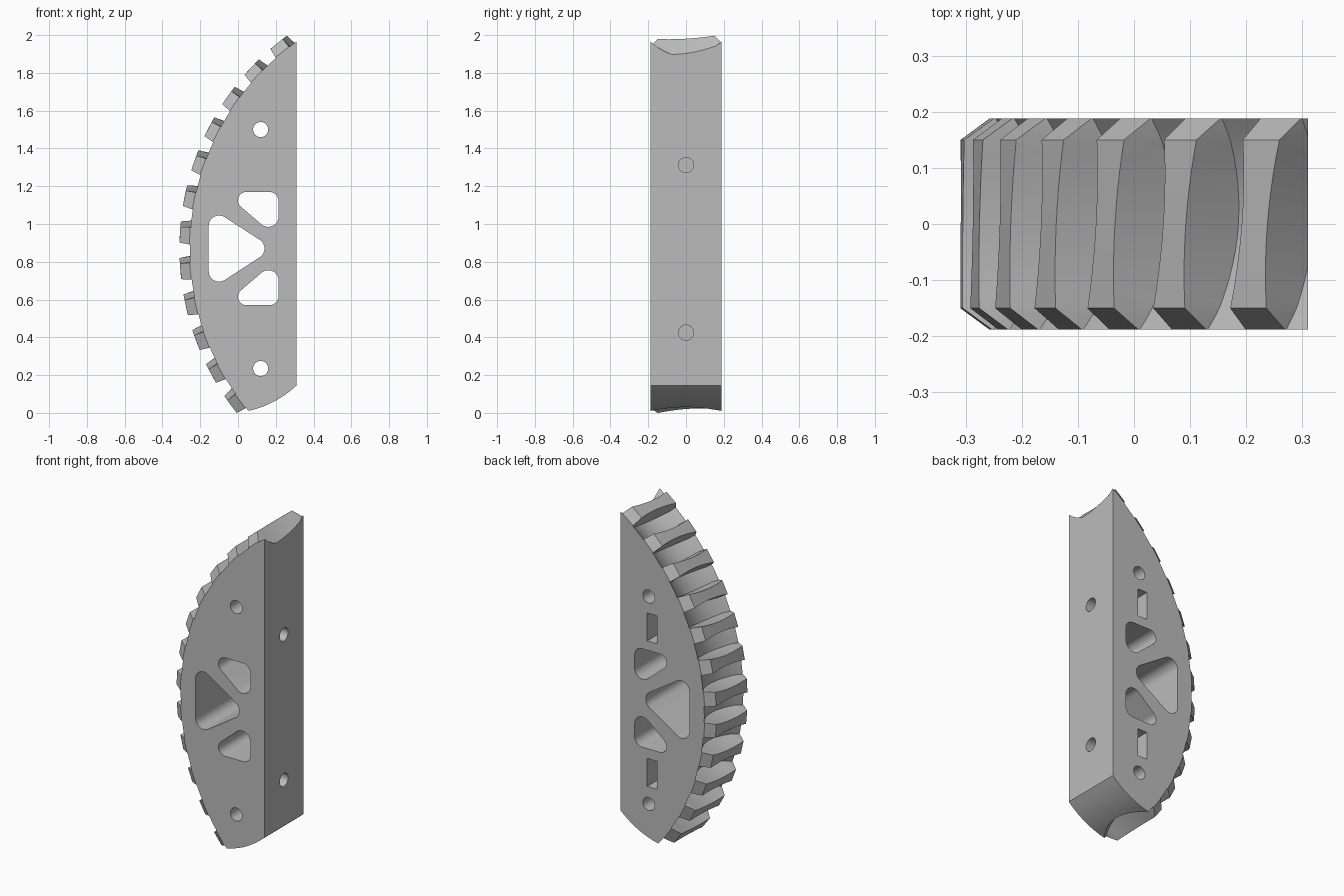
import bpy, bmesh, math
from mathutils import Vector

if "Cube" in bpy.data.objects:
    bpy.data.objects.remove(bpy.data.objects["Cube"])

CX, CZ = 1.09, 0.87        # wheel axis
TIP, HALF = 1.40, 0.188    # tip radius, half thickness

grey = bpy.data.materials.new("plain_grey")
grey.use_nodes = True
grey.diffuse_color = (0.5, 0.5, 0.5, 1)
grey.node_tree.nodes["Principled BSDF"].inputs["Base Color"].default_value = (0.5, 0.5, 0.5, 1)


def polar(r, deg, y):
    a = math.radians(deg)
    return Vector((CX - r * math.cos(a), y, CZ + r * math.sin(a)))


def loft(bm, rings):
    """Join closed rings of points into a capped solid."""
    vs = [[bm.verts.new(p) for p in ring] for ring in rings]
    n = len(vs[0])
    for a, b in zip(vs, vs[1:]):
        for i in range(n):
            j = (i + 1) % n
            bm.faces.new((a[i], a[j], b[j], b[i]))
    bm.faces.new(vs[0][::-1])
    bm.faces.new(vs[-1])


def finish(name, bm):
    bmesh.ops.recalc_face_normals(bm, faces=bm.faces)
    me = bpy.data.meshes.new(name)
    bm.to_mesh(me)
    bm.free()
    me.materials.append(grey)
    ob = bpy.data.objects.new(name, me)
    bpy.context.collection.objects.link(ob)
    return ob


def solid(name, rings):
    bm = bmesh.new()
    loft(bm, rings)
    return finish(name, bm)


def prism(name, outline, y0=-0.4, y1=0.4):
    return solid(name, [[Vector((x, y, z)) for x, z in outline] for y in (y0, y1)])


def circle(x, z, r, n=32):
    return [(x + r * math.cos(math.tau * i / n), z + r * math.sin(math.tau * i / n))
            for i in range(n)]


def rounded(circles):
    """Outline wrapped around a few corner circles."""
    pts = sorted(p for c in circles for p in circle(*c, 40))

    def chain(seq):
        out = []
        for p in seq:
            while len(out) > 1 and ((out[-1][0] - out[-2][0]) * (p[1] - out[-2][1])
                                    - (out[-1][1] - out[-2][1]) * (p[0] - out[-2][0])) <= 1e-7:
                out.pop()
            out.append(p)
        return out[:-1]
    return chain(pts) + chain(pts[::-1])


def boolean(ob, other, op):
    m = ob.modifiers.new(op.lower(), 'BOOLEAN')
    m.operation, m.solver, m.object = op, 'EXACT', other
    bpy.context.view_layer.objects.active = ob
    bpy.ops.object.modifier_apply(modifier=m.name)
    bpy.data.objects.remove(other)


# Rim with a hollow throat between the teeth
ys = [HALF * (i / 8 - 1) for i in range(17)]
throat = [(1.28 + 0.065 * (y / HALF) ** 2, y) for y in ys]
section = [(0.3, -HALF)] + throat + [(0.3, HALF)]
gear = solid("gear_segment", [[polar(r, a, y) for r, y in section]
                              for a in range(-62, 79, 2)])

# Slanted teeth, waisted in the middle and chamfered at both ends
bm = bmesh.new()
tooth_ys = [-HALF] + [0.15 * (i / 5 - 1) for i in range(11)] + [HALF]
for k in range(12):
    rings = []
    for y in tooth_ys:
        mid = 51.3 - 7.95 * k + 4.0 * y
        top = TIP if abs(y) < 0.16 else TIP - 0.052
        ring = []
        for r, side in ((1.22, -1), (top, -1), (top, 1), (1.22, 1)):
            half = 1.2 + 0.5 * min(1, (y / 0.15) ** 2) + 4.5 * (TIP - r)
            ring.append(polar(r, mid + side * half, y))
        rings.append(ring)
    loft(bm, rings)
boolean(gear, finish("teeth", bm), 'UNION')

# Trim to a flat mounting side and a curved lower end
a, b, c = Vector((0.04, 0.008)), Vector((0.19, 0.035)), Vector((0.31, 0.145))
lower = [tuple(a * (1 - t) ** 2 + b * 2 * t * (1 - t) + c * t * t)
         for t in (i / 12 for i in range(13))]
boolean(gear, prism("trim", [(-0.5, 2.2), (-0.5, 0.0), (0.02, 0.0)] + lower + [(0.31, 2.2)]),
        'INTERSECT')

# Lightening windows
MID = 0.87
boolean(gear, prism("large_window", rounded([(-0.1, MID + 0.12, 0.055), (-0.1, MID - 0.12, 0.055),
                                             (0.085, MID, 0.055)])), 'DIFFERENCE')
for s in (1, -1):
    boolean(gear, prism("small_window", rounded([(0.045, MID + s * 0.255, 0.045),
                                                 (0.165, MID + s * 0.25, 0.05),
                                                 (0.16, MID + s * 0.17, 0.055)])), 'DIFFERENCE')

# Cross holes
for z in (0.235, 1.5):
    boolean(gear, prism("cross_hole", circle(0.12, z, 0.04)), 'DIFFERENCE')

# Bolt holes in the flat side, each with a nut slot open to the back
for z in (0.425, 1.312):
    bolt = solid("bolt_hole", [[Vector((x, y, h)) for y, h in circle(0, z, 0.04)]
                               for x in (0.0, 0.4)])
    boolean(gear, bolt, 'DIFFERENCE')
    slot = [(0.065, z - 0.085), (0.13, z - 0.085), (0.13, z + 0.085), (0.065, z + 0.085)]
    boolean(gear, prism("nut_slot", slot, -0.085, 0.4), 'DIFFERENCE')

bpy.ops.object.select_all(action='DESELECT')
gear.select_set(True)
bpy.context.view_layer.objects.active = gear
bpy.ops.object.shade_smooth_by_angle(angle=math.radians(25))
